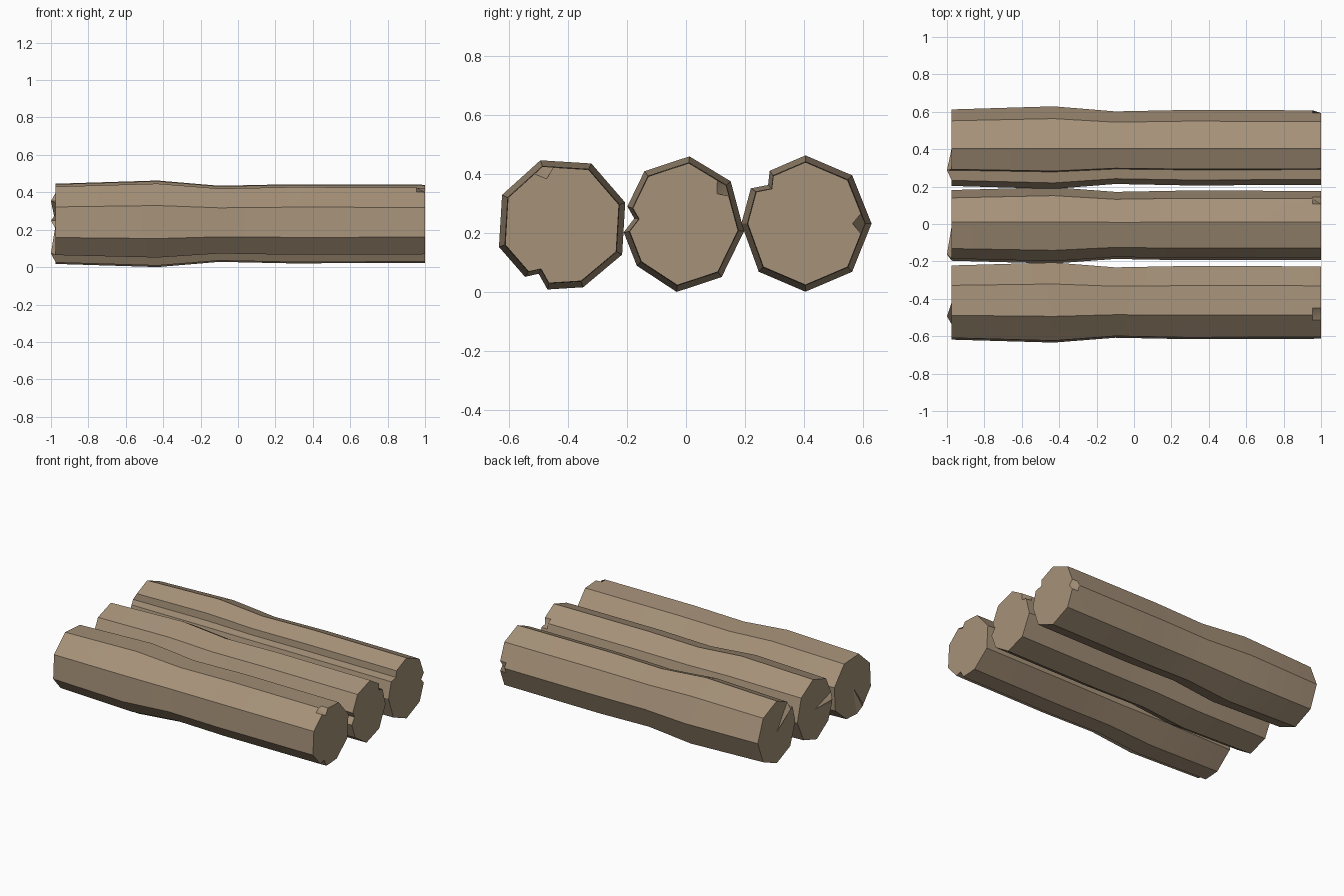
import bpy, bmesh, math

if "Cube" in bpy.data.objects:
    bpy.data.objects.remove(bpy.data.objects["Cube"])

wood = bpy.data.materials.new("wood")
wood.diffuse_color = (0.38, 0.285, 0.19, 1)
wood.use_nodes = True
wood.node_tree.nodes["Principled BSDF"].inputs["Base Color"].default_value = wood.diffuse_color

# Octagon section: (angle, radius factor), with a chipped corner at 0 and a groove near 135
SECTION = [(0, 1), (10, .946), (45, 1), (90, 1), (125, .945), (135, .80), (148, .975),
           (180, .97), (225, 1), (270, 1), (315, 1), (350, .946)]
CHIP, GROOVE = 0, 5

# Stations along the log: (x, radius)
STATIONS = [(-.975, .214), (-.43, .231), (-.1, .203), (.28, .211), (.955, .209), (1.0, .208)]


def make_log(name, y, z, turn, width):
    bm = bmesh.new()
    rings = []
    last = len(STATIONS) - 1
    for s, (x, r) in enumerate(STATIONS):
        ring = []
        for i, (deg, f) in enumerate(SECTION):
            a = math.radians(deg + turn)
            px, rr = x, r * f
            if s == last and i == CHIP:        # chipped rim on the right end
                rr *= .79
            if s == 0 and i == GROOVE:         # splinter on the left end
                px = -1.0
            ring.append(bm.verts.new((px, y + rr * math.cos(a) * width, z + rr * math.sin(a))))
        rings.append(ring)
    n = len(SECTION)
    # Bark sides
    for a, b in zip(rings, rings[1:]):
        for i in range(n):
            j = (i + 1) % n
            bm.faces.new((a[i], a[j], b[j], b[i]))
    # End caps as fans
    for ring, x in ((rings[0], STATIONS[0][0]), (rings[-1], STATIONS[-1][0])):
        c = bm.verts.new((x, y, z))
        for i in range(n):
            bm.faces.new((c, ring[i], ring[(i + 1) % n]))
    bmesh.ops.recalc_face_normals(bm, faces=bm.faces)
    mesh = bpy.data.meshes.new(name)
    bm.to_mesh(mesh)
    bm.free()
    mesh.materials.append(wood)
    ob = bpy.data.objects.new(name, mesh)
    bpy.context.collection.objects.link(ob)
    bpy.ops.object.select_all(action='DESELECT')
    ob.select_set(True)
    bpy.context.view_layer.objects.active = ob
    bpy.ops.object.shade_smooth_by_angle(angle=math.radians(30))


# Same log, rolled differently, laid side by side
make_log("front_log", -.42, .228, 109, .98)
make_log("middle_log", -.01, .230, 39, .90)
make_log("back_log", .405, .232, 0, .97)
